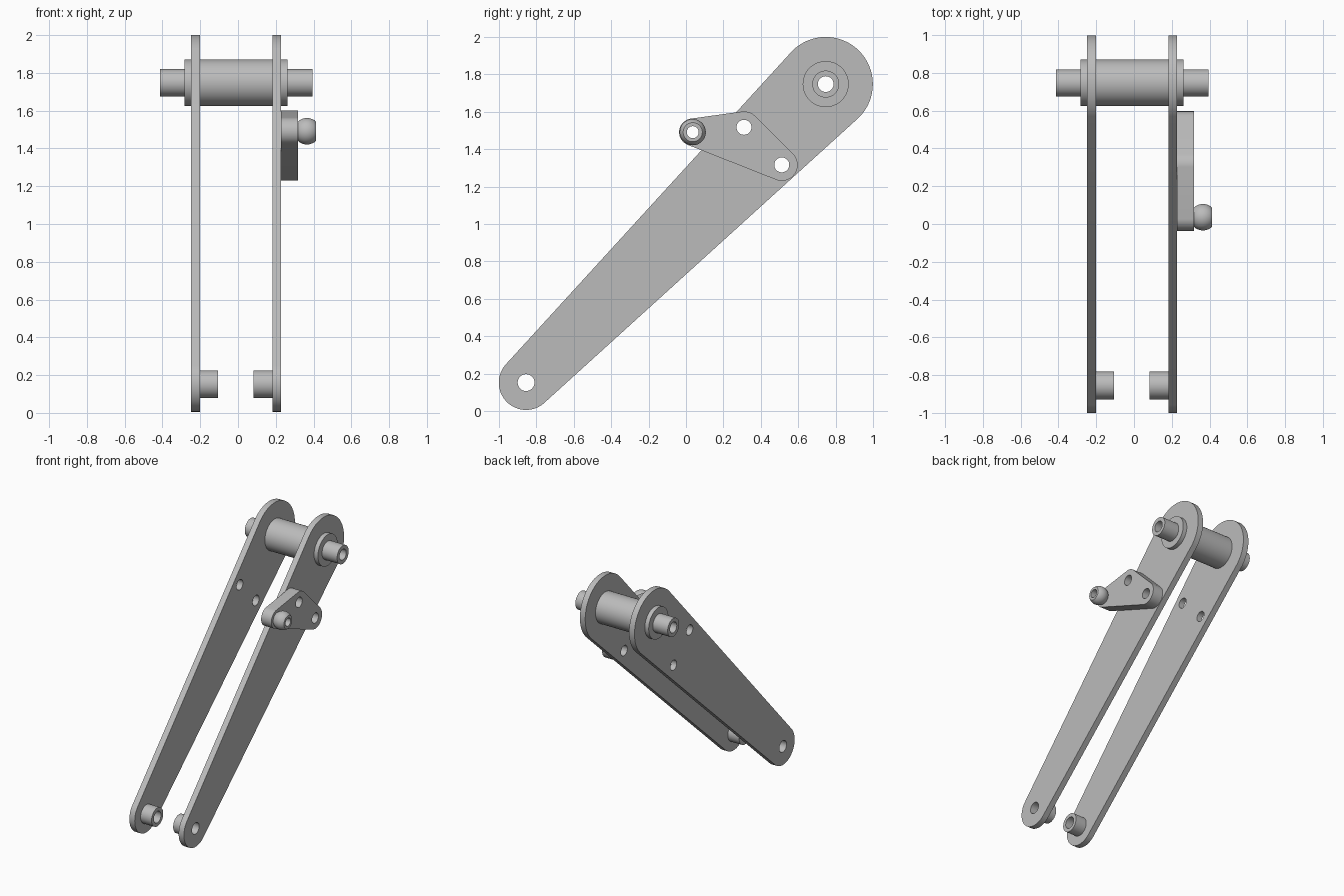
import bpy, bmesh, math
from mathutils import Matrix, Vector
from mathutils.geometry import convex_hull_2d

cube = bpy.data.objects.get("Cube")
if cube:
    bpy.data.objects.remove(cube, do_unlink=True)

grey = bpy.data.materials.new("plain grey")
grey.use_nodes = True
COLOUR = (0.5, 0.5, 0.5, 1)
grey.diffuse_color = COLOUR
grey.node_tree.nodes["Principled BSDF"].inputs["Base Color"].default_value = COLOUR

# Pivot centres in the side plane (y, z)
TOP, BOTTOM = (0.747, 1.748), (-0.855, 0.152)
BOLTS = [(0.31, 1.517), (0.512, 1.316)]
STUD = (0.036, 1.491)
STEPS = 64
parts = []


def add_mesh(name, bm):
    bmesh.ops.remove_doubles(bm, verts=bm.verts, dist=1e-5)
    bmesh.ops.recalc_face_normals(bm, faces=bm.faces)
    mesh = bpy.data.meshes.new(name)
    bm.to_mesh(mesh)
    bm.free()
    mesh.materials.append(grey)
    obj = bpy.data.objects.new(name, mesh)
    bpy.context.collection.objects.link(obj)
    parts.append(obj)


def circle(centre, r):
    return [Vector((centre[0] + r * math.cos(a), centre[1] + r * math.sin(a)))
            for a in (math.tau * i / STEPS for i in range(STEPS))]


def plate(name, x0, x1, discs, holes):
    """Flat link: the hull around some discs, with round holes, from x0 to x1."""
    pts = [p for d in discs for p in circle(*d)]
    loops = [[pts[i] for i in convex_hull_2d(pts)]] + [circle(*h) for h in holes]
    curve = bpy.data.curves.new(name + " outline", "CURVE")
    curve.dimensions = "2D"
    curve.fill_mode = "BOTH"
    curve.extrude = (x1 - x0) / 2
    for loop in loops:
        spline = curve.splines.new("POLY")
        spline.points.add(len(loop) - 1)
        for point, co in zip(spline.points, loop):
            point.co = (co.x, co.y, 0, 1)
        spline.use_cyclic_u = True
    helper = bpy.data.objects.new(name + " outline", curve)
    bpy.context.collection.objects.link(helper)
    bpy.context.view_layer.update()
    mesh = helper.evaluated_get(bpy.context.evaluated_depsgraph_get()).to_mesh()
    bm = bmesh.new()
    bm.from_mesh(mesh)
    bpy.data.objects.remove(helper, do_unlink=True)
    # Stand the outline up: its plane becomes y-z, its thickness x
    bm.transform(Matrix(((0, 0, 1, (x0 + x1) / 2), (1, 0, 0, 0),
                         (0, 1, 0, 0), (0, 0, 0, 1))))
    add_mesh(name, bm)


def turned(name, centre, profile):
    """Lathe a closed (x, radius) profile around an x axis through centre."""
    bm = bmesh.new()
    verts = [bm.verts.new((x, centre[0], centre[1] + r)) for x, r in profile]
    edges = [bm.edges.new((verts[i - 1], v)) for i, v in enumerate(verts)]
    bmesh.ops.spin(bm, geom=verts + edges, cent=(0, *centre), axis=(1, 0, 0),
                   angle=math.tau, steps=STEPS)
    add_mesh(name, bm)


def tube(name, centre, x0, x1, r, bore):
    turned(name, centre, [(x0, bore), (x0, r), (x1, r), (x1, bore)])


# Two tapered side arms
arm_holes = [(TOP, 0.12), (BOTTOM, 0.045)] + [(b, 0.04) for b in BOLTS]
for name, x0, x1 in (("right_arm", -0.249, -0.202), ("left_arm", 0.182, 0.228)):
    plate(name, x0, x1, [(TOP, 0.252), (BOTTOM, 0.146)], arm_holes)

# Hollow pivot barrel with narrower stub shafts
BORE, SHAFT, BARREL = 0.042, 0.072, 0.123
turned("pivot_barrel", TOP, [
    (-0.413, BORE), (-0.413, SHAFT), (-0.283, SHAFT), (-0.283, BARREL),
    (0.262, BARREL), (0.262, SHAFT), (0.394, SHAFT), (0.394, BORE)])

# Bushings facing inward at the lower ends
tube("right_bushing", BOTTOM, -0.202, -0.106, 0.073, 0.045)
tube("left_bushing", BOTTOM, 0.083, 0.182, 0.073, 0.045)

# Three-hole bracket bolted to the outside of the left arm
plate("bracket", 0.228, 0.317, [(STUD, 0.073)] + [(b, 0.085) for b in BOLTS],
      [(STUD, 0.032)] + [(b, 0.04) for b in BOLTS])

# Drilled ball stud with flattened ends
BALL_X, BALL_R = 0.365, 0.07
arc = [math.radians(-43 + 86 * i / 16) for i in range(17)]
turned("ball_stud", STUD, [(0.316, 0.032), (0.316, 0.05)]
       + [(BALL_X + BALL_R * math.sin(a), BALL_R * math.cos(a)) for a in arc]
       + [(BALL_X + BALL_R * math.sin(arc[-1]), 0.032)])

# Smooth the round walls, keep the rims crisp
bpy.ops.object.select_all(action="DESELECT")
for obj in parts:
    obj.select_set(True)
bpy.context.view_layer.objects.active = parts[0]
bpy.ops.object.shade_smooth_by_angle(angle=math.radians(30))
